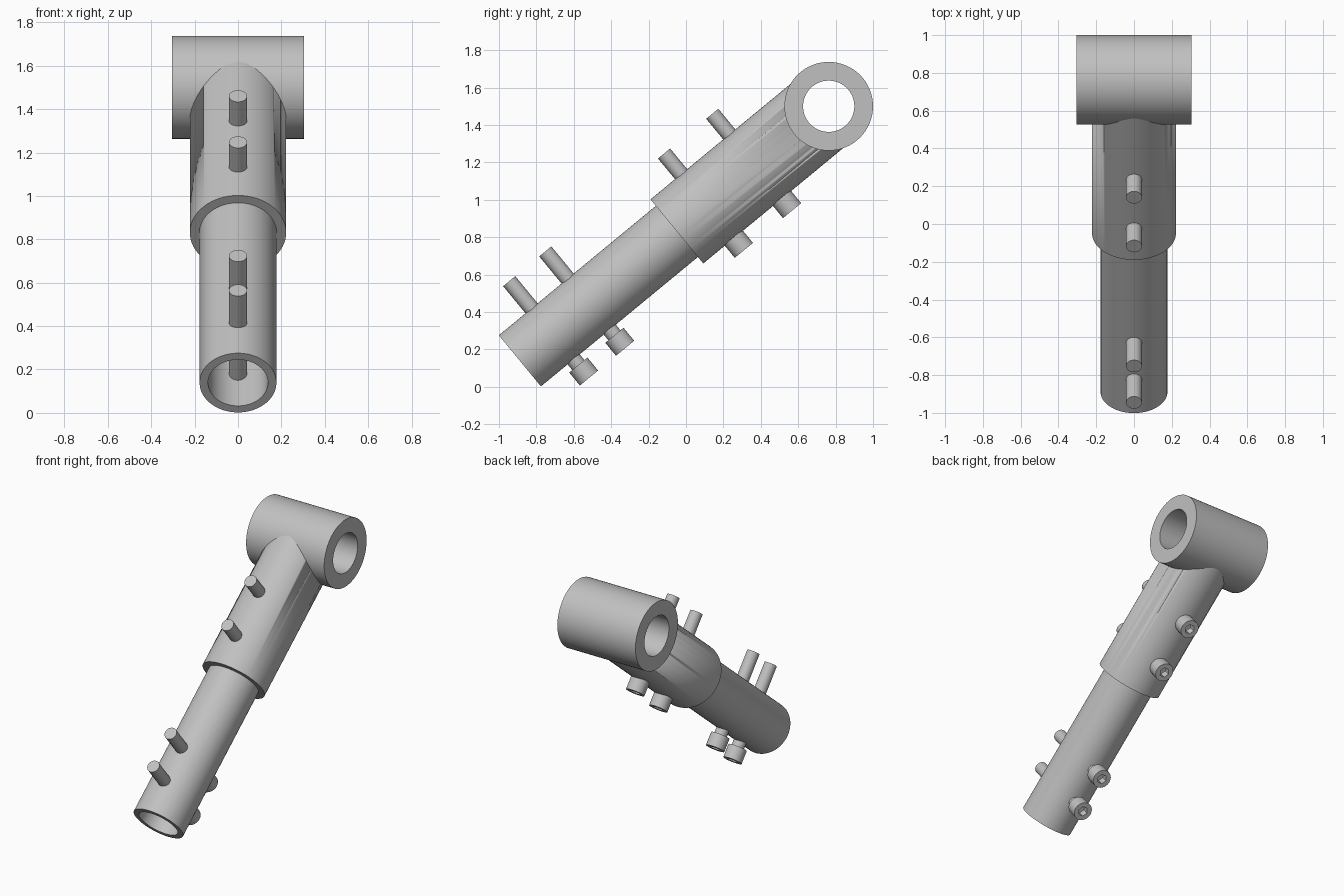
import bpy, bmesh
from math import sin, cos, pi, radians
from mathutils import Matrix, Vector

cube = bpy.data.objects.get("Cube")
if cube:
    bpy.data.objects.remove(cube, do_unlink=True)

steel = bpy.data.materials.new("grey_steel")
steel.use_nodes = True
GREY = (0.53, 0.53, 0.53, 1)
steel.diffuse_color = GREY
steel.node_tree.nodes["Principled BSDF"].inputs["Base Color"].default_value = GREY

# The arm leans back; its own z axis runs from the open foot to the cross tube
TILT = Matrix.Rotation(radians(-50.5), 4, 'X')
HUB = Vector((0, 0.763, 1.5))
ARM_LENGTH = 2.14
ARM = Matrix.Translation(HUB - TILT @ Vector((0, 0, ARM_LENGTH))) @ TILT


def hex_factor(angle):
    return cos(pi / 6) / cos(angle % (pi / 3) - pi / 6)


def lathe(name, profile, matrix, segments=64, closed=False):
    """Revolve (radius, z[, hexagonal]) points; cap the ends unless closed."""
    bm = bmesh.new()
    rings = []
    for radius, z, *hexagonal in profile:
        ring = []
        for i in range(segments):
            a = 2 * pi * i / segments
            r = radius * (hex_factor(a) if hexagonal else 1)
            ring.append(bm.verts.new((r * cos(a), r * sin(a), z)))
        rings.append(ring)
    pairs = list(zip(rings, rings[1:]))
    if closed:
        pairs.append((rings[-1], rings[0]))
    else:
        bm.faces.new(rings[0])
        bm.faces.new(rings[-1])
    for low, high in pairs:
        for i in range(segments):
            j = (i + 1) % segments
            bm.faces.new((low[i], low[j], high[j], high[i]))
    bmesh.ops.recalc_face_normals(bm, faces=bm.faces)
    mesh = bpy.data.meshes.new(name)
    bm.to_mesh(mesh)
    bm.free()
    mesh.materials.append(steel)
    obj = bpy.data.objects.new(name, mesh)
    obj.matrix_world = matrix
    bpy.context.collection.objects.link(obj)
    bpy.ops.object.select_all(action='DESELECT')
    obj.select_set(True)
    bpy.context.view_layer.objects.active = obj
    bpy.ops.object.shade_smooth_by_angle(angle=radians(28))
    return obj


def tube(name, outer, inner, start, end, matrix):
    points = [(outer, start), (outer, end), (inner, end), (inner, start)]
    return lathe(name, points, matrix, closed=True)


# Cross tube, sleeve and the inner tube that slides into it
ACROSS = Matrix.Translation(HUB) @ Matrix.Rotation(pi / 2, 4, 'Y')
tube("cross_tube", 0.237, 0.137, -0.305, 0.305, ACROSS)
sleeve = tube("sleeve", 0.222, 0.178, 1.088, 2.1, ARM)
tube("inner_tube", 0.177, 0.138, 0, 1.8, ARM)

# Keep the sleeve out of the cross tube's bore
cutter = lathe("bore_cutter", [(0.16, -0.4), (0.16, 0.4)], ACROSS)
cutter.hide_render = True
cutter.hide_viewport = True
cut = sleeve.modifiers.new("bore", 'BOOLEAN')
cut.operation = 'DIFFERENCE'
cut.solver = 'EXACT'
cut.object = cutter

# Socket-head bolts through the arm, heads on the underside
BOLT = [(0.042, -0.365), (0.042, 0.216), (0.063, 0.216), (0.063, 0.306),
        (0.034, 0.306, True), (0.034, 0.256, True)]
for i, along in enumerate((0.227, 0.477, 1.3, 1.634)):
    place = ARM @ Matrix.Translation((0, 0, along)) @ Matrix.Rotation(-pi / 2, 4, 'X')
    lathe(f"bolt_{i + 1}", BOLT, place, segments=36)
